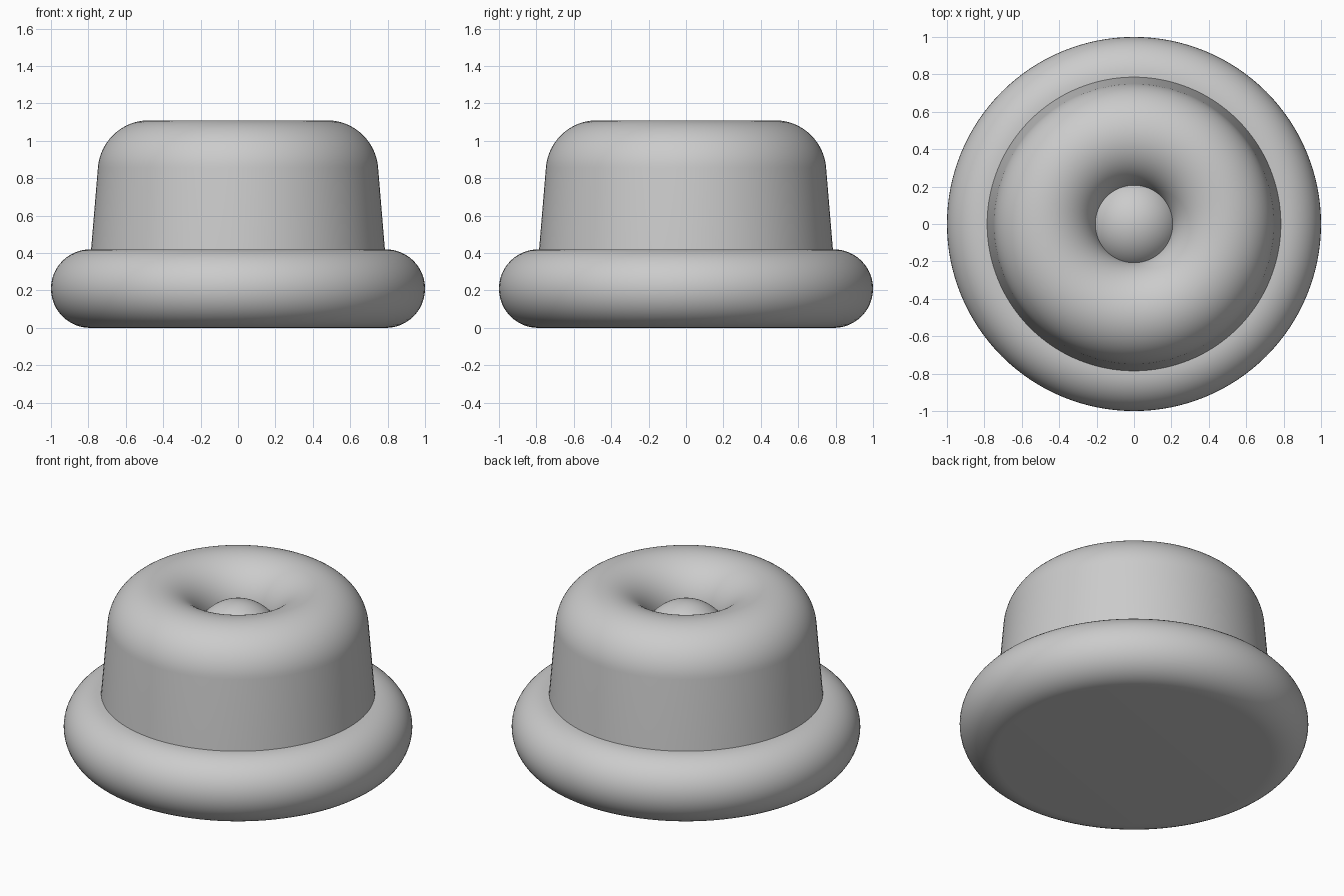
import bpy
import bmesh
from math import cos, sin, pi, radians, sqrt, asin

cube = bpy.data.objects.get("Cube")
if cube:
    bpy.data.objects.remove(cube)

grey = bpy.data.materials.new("plain grey")
grey.use_nodes = True
colour = (0.6, 0.6, 0.6, 1)
grey.diffuse_color = colour
grey.node_tree.nodes["Principled BSDF"].inputs["Base Color"].default_value = colour


def arc(r, z, radius, start, end, steps):
    """Points on an arc in the radius-height plane, angles in degrees."""
    angles = [radians(start + (end - start) * i / steps) for i in range(steps + 1)]
    return [(r + radius * cos(a), z + radius * sin(a)) for a in angles]


def lathe(name, profile, segments=128):
    """Spin a profile of (radius, height) points around the z axis."""
    bm = bmesh.new()
    verts = [bm.verts.new((r, 0, z)) for r, z in profile]
    edges = [bm.edges.new(pair) for pair in zip(verts, verts[1:])]
    bmesh.ops.spin(bm, geom=verts + edges, cent=(0, 0, 0), axis=(0, 0, 1),
                   angle=2 * pi, steps=segments, use_merge=True)
    bmesh.ops.remove_doubles(bm, verts=bm.verts, dist=0.0001)
    bmesh.ops.recalc_face_normals(bm, faces=bm.faces)
    mesh = bpy.data.meshes.new(name)
    bm.to_mesh(mesh)
    bm.free()
    mesh.materials.append(grey)
    obj = bpy.data.objects.new(name, mesh)
    bpy.context.collection.objects.link(obj)
    bpy.ops.object.select_all(action="DESELECT")
    obj.select_set(True)
    bpy.context.view_layer.objects.active = obj
    bpy.ops.object.shade_smooth_by_angle(angle=radians(30))
    return obj


# Wide base with a fully rounded rim
lathe("base", [(0, 0)] + arc(0.79, 0.21, 0.21, -90, 90, 24) + [(0, 0.42)])

# Tapered body rolling over into a ring-shaped top with a central well
lathe("body", [(0, 0.4), (0.787, 0.4)]
      + arc(0.475, 0.835, 0.275, 4.5, 180, 40) + [(0.2, 0.7), (0, 0.7)])

# Rounded button sitting in the well
ball, centre, rim = 0.26, 0.739, 0.215
edge = 180 / pi * asin(sqrt(ball ** 2 - rim ** 2) / ball)
lathe("centre_button", [(0, 0.8)] + arc(0, centre, ball, edge, 90, 16))
